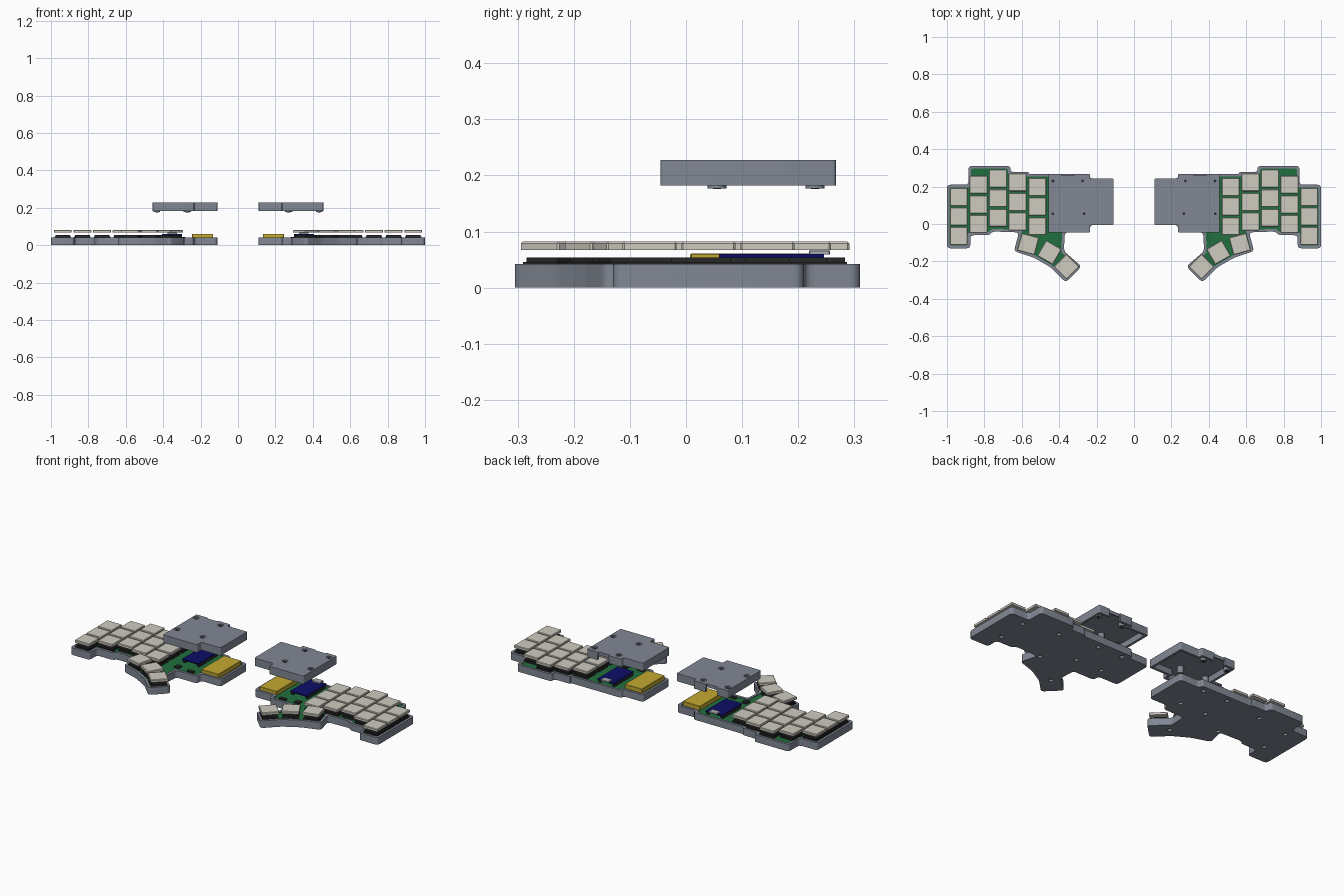
import bpy, bmesh, math
from mathutils import Matrix, Vector

if "Cube" in bpy.data.objects:
    bpy.data.objects.remove(bpy.data.objects["Cube"])


def material(name, rgb):
    m = bpy.data.materials.new(name)
    m.use_nodes = True
    m.diffuse_color = (*rgb, 1)
    m.node_tree.nodes["Principled BSDF"].inputs["Base Color"].default_value = (*rgb, 1)
    return m


GREY = material("slate grey", (0.22, 0.245, 0.295))
CREAM = material("cream", (0.62, 0.60, 0.53))
GREEN = material("board green", (0.015, 0.16, 0.05))
BLACK = material("black", (0.02, 0.02, 0.021))
BLUE = material("navy blue", (0.004, 0.004, 0.14))
YELLOW = material("yellow", (0.55, 0.40, 0.03))
SILVER = material("silver", (0.4, 0.41, 0.43))


def finish(bm, name, mat, mirror=True):
    bmesh.ops.recalc_face_normals(bm, faces=bm.faces)
    me = bpy.data.meshes.new(name)
    bm.to_mesh(me)
    bm.free()
    ob = bpy.data.objects.new(name, me)
    bpy.context.collection.objects.link(ob)
    if mat:
        me.materials.append(mat)
    if mirror:
        ob.modifiers.new("both_halves", 'MIRROR')
    return ob


def add_box(bm, x, y, sx, sy, z0, z1, turn=0, bevel=0):
    mat = (Matrix.Translation((x, y, (z0 + z1) / 2)) @ Matrix.Rotation(math.radians(turn), 4, 'Z')
           @ Matrix.Diagonal((sx, sy, z1 - z0, 1)))
    verts = bmesh.ops.create_cube(bm, size=1, matrix=mat)["verts"]
    if bevel:
        edges = {e for v in verts for e in v.link_edges}
        top = [e for e in edges if max(v.co.z for v in e.verts) > z1 - 1e-5]
        bmesh.ops.bevel(bm, geom=top, offset=bevel, segments=1, affect='EDGES')


def add_cyl(bm, x, y, r, z0, z1, r_top=None):
    bmesh.ops.create_cone(bm, cap_ends=True, segments=24, radius1=r, radius2=r_top or r, depth=z1 - z0,
                          matrix=Matrix.Translation((x, y, (z0 + z1) / 2)))


def offset(pts, d):
    """Move each side of a clockwise outline inwards by d."""
    out = []
    for i, p in enumerate(pts):
        a = (p - pts[i - 1]).normalized()
        b = (pts[(i + 1) % len(pts)] - p).normalized()
        na, nb = Vector((a.y, -a.x)), Vector((b.y, -b.x))
        out.append(p + (na + nb) * d / (1 + na.dot(nb)))
    return out


def rounded(pts, r, steps=4):
    out = []
    for i, p in enumerate(pts):
        a, b = pts[i - 1] - p, pts[(i + 1) % len(pts)] - p
        a = p + a.normalized() * min(r, a.length * 0.45)
        b = p + b.normalized() * min(r, b.length * 0.45)
        for k in range(steps + 1):
            t = k / steps
            out.append(a * (1 - t) ** 2 + p * 2 * t * (1 - t) + b * t * t)
    return out


def stack(name, mat, loops):
    """Skin a stack of (outline, z) loops and close both ends."""
    bm = bmesh.new()
    rings = [[bm.verts.new((p.x, p.y, z)) for p in pts] for pts, z in loops]
    for lo, hi in zip(rings, rings[1:]):
        for i in range(len(lo)):
            bm.faces.new((lo[i - 1], lo[i], hi[i], hi[i - 1]))
    bm.faces.new(rings[0])
    bm.faces.new(rings[-1])
    return finish(bm, name, mat, mirror=False)


def tray(name, pts, wall, r, z_closed, z_open, z_floor):
    outer, inner = rounded(pts, r), rounded(offset(pts, wall), r * 0.6)
    return stack(name, GREY, [(outer, z_closed), (outer, z_open), (inner, z_open), (inner, z_floor)])


def cut(ob, bm):
    cutter = finish(bm, "cutter", None, mirror=False)
    cutter.hide_render = True
    mod = ob.modifiers.new("cut", 'BOOLEAN')
    mod.object, mod.operation, mod.solver = cutter, 'DIFFERENCE', 'EXACT'
    bpy.context.view_layer.objects.active = ob
    bpy.ops.object.modifier_apply(modifier=mod.name)
    bpy.data.objects.remove(cutter)


def vecs(pts):
    return [Vector(p) for p in pts]


# Shared outlines, clockwise seen from above
bay = [(0.235, -0.045), (0.235, -0.005), (0.11, -0.005), (0.11, 0.243), (0.235, 0.243), (0.235, 0.267)]
case_outline = vecs(bay + [
    (0.562, 0.267), (0.562, 0.278), (0.66, 0.278), (0.66, 0.31), (0.885, 0.31), (0.885, 0.21),
    (1.0, 0.21), (1.0, -0.13), (0.875, -0.13), (0.875, -0.06), (0.775, -0.06), (0.755, -0.04),
    (0.615, -0.045), (0.642, -0.145), (0.535, -0.18), (0.445, -0.232), (0.365, -0.312),
    (0.28, -0.227), (0.375, -0.145), (0.37, -0.045)])
cover_outline = vecs(bay + [(0.457, 0.267), (0.457, -0.045)])
screws = [(0.275, 0.23), (0.433, 0.23), (0.267, 0.055), (0.434, 0.055)]

# Bottom case with recessed screw holes
case = tray("bottom_case", case_outline, 0.014, 0.02, 0, 0.042, 0.028)
bm = bmesh.new()
for x, y in screws + [(0.885, 0.16), (0.885, -0.01), (0.675, 0.2), (0.6, -0.04), (0.4, -0.19)]:
    add_cyl(bm, x, y, 0.012, -0.01, 0.012)
cut(case, bm)

# Circuit board
board_outline = rounded(offset(case_outline, 0.014), 0.012)
board = stack("circuit_board", GREEN, [(board_outline, 0.026), (board_outline, 0.037)])

# Raised cover, hollow underneath, with a cable notch and screw recesses
cover = tray("controller_cover", cover_outline, 0.014, 0.006, 0.228, 0.182, 0.217)
bm = bmesh.new()
for x, y in screws:
    add_cyl(bm, x, y, 0.016, 0.223, 0.24)
add_box(bm, 0.352, 0.26, 0.075, 0.05, 0.17, 0.209)
cut(cover, bm)
bm = bmesh.new()
add_box(bm, 0.352, 0.272, 0.07, 0.026, 0.2, 0.24)
cut(cover, bm)

# Hollow screw bosses below the cover, and screws in the recesses
bosses, heads = bmesh.new(), bmesh.new()
for x, y in screws:
    add_cyl(bosses, x, y, 0.017, 0.177, 0.219)
    add_cyl(heads, x, y, 0.007, 0.2225, 0.2245)
    add_cyl(heads, x, y, 0.007, 0.1755, 0.1775)
finish(bosses, "cover_bosses", GREY)
finish(heads, "screw_holes", BLACK)

# Keys: five columns of three, plus a fanned thumb cluster
PITCH, KEY = 0.105, 0.096
columns = [(0.517, -0.012), (0.622, 0.013), (0.727, 0.033), (0.832, 0.0), (0.937, -0.065)]
keys = [(x, y + PITCH * row, 0) for x, y in columns for row in range(3)]
keys += [(0.566, -0.107, 15), (0.452, -0.152, 30), (0.361, -0.228, 45)]
caps, switches = bmesh.new(), bmesh.new()
for x, y, turn in keys:
    add_box(caps, x, y, KEY, KEY, 0.067, 0.082, turn, bevel=0.003)
    add_box(switches, x, y, 0.088, 0.088, 0.036, 0.046, turn)
    add_box(switches, x, y, 0.08, 0.08, 0.045, 0.054, turn)
finish(caps, "keycaps", CREAM)
finish(switches, "key_switches", BLACK)

# Controller on its pin headers, with connector
bm = bmesh.new()
add_box(bm, 0.352, 0.152, 0.106, 0.187, 0.053, 0.06)
finish(bm, "controller_board", BLUE)
bm = bmesh.new()
for x in (0.306, 0.398):
    add_box(bm, x, 0.152, 0.014, 0.17, 0.036, 0.054)
finish(bm, "pin_headers", BLACK)
bm = bmesh.new()
add_box(bm, 0.352, 0.238, 0.052, 0.038, 0.059, 0.067, bevel=0.002)
finish(bm, "cable_connector", SILVER)

# Battery
bm = bmesh.new()
add_box(bm, 0.189, 0.114, 0.113, 0.213, 0.036, 0.061, bevel=0.002)
finish(bm, "battery", YELLOW)

# Small board parts in front of the controller
bm = bmesh.new()
add_box(bm, 0.30, -0.01, 0.04, 0.018, 0.036, 0.045)
add_box(bm, 0.39, 0.0, 0.03, 0.03, 0.036, 0.045)
finish(bm, "power_switch_and_reset", BLACK)

# Mirror the shells and shade them
for ob in (case, board, cover):
    ob.modifiers.new("both_halves", 'MIRROR')
for ob in bpy.context.view_layer.objects:
    ob.select_set(ob in (case, board, cover) or ob.name in ("cover_bosses", "screw_holes"))
bpy.context.view_layer.objects.active = case
bpy.ops.object.shade_smooth_by_angle(angle=math.radians(35))
